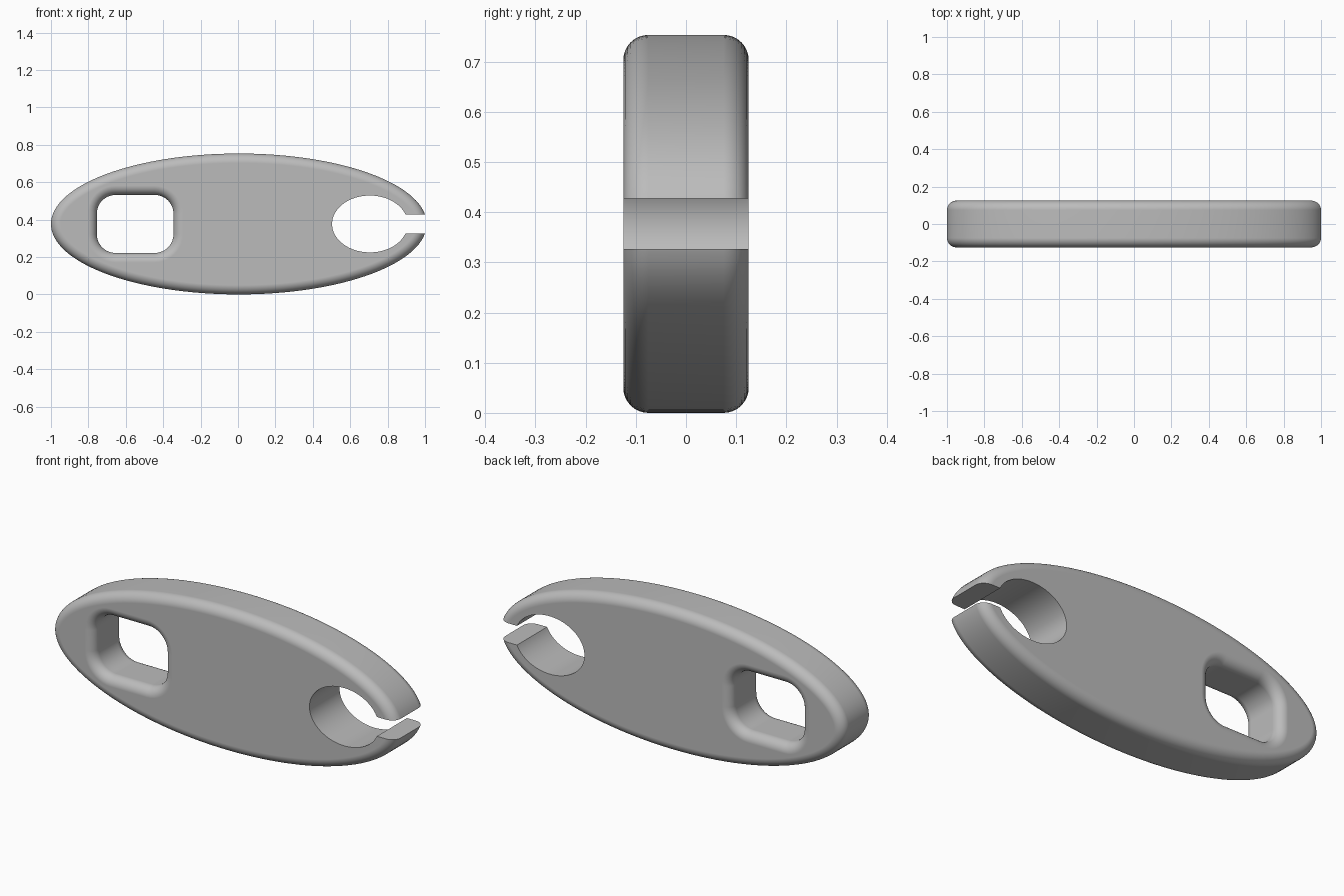
import bpy, bmesh, math
from math import sin, cos, pi

if "Cube" in bpy.data.objects:
    bpy.data.objects.remove(bpy.data.objects["Cube"])

CX, CZ = 0.0045, 0.3767          # plate centre
A, B, H, R = 1.0045, 0.3767, 0.125, 0.05   # half length, half height, half depth, edge rounding
STEPS = 8

metal = bpy.data.materials.new("grey")
metal.diffuse_color = (0.5, 0.5, 0.5, 1)
metal.use_nodes = True
metal.node_tree.nodes["Principled BSDF"].inputs["Base Color"].default_value = metal.diffuse_color


def ellipse(cx, cz, a, b, offset=0.0, n=128):
    """Ellipse outline pushed along its normals by offset."""
    pts = []
    for i in range(n):
        t = 2 * pi * i / n
        nx, nz = cos(t) * b, sin(t) * a
        k = offset / math.hypot(nx, nz)
        pts.append((cx + a * cos(t) + nx * k, cz + b * sin(t) + nz * k))
    return pts


def rounded_rect(cx, cz, hw, hh, r, offset=0.0, n=10):
    pts = []
    for q, (sx, sz) in enumerate([(1, 1), (-1, 1), (-1, -1), (1, -1)]):
        for i in range(n + 1):
            t = (q + i / n) * pi / 2
            pts.append((cx + sx * (hw - r) + (r + offset) * cos(t),
                        cz + sz * (hh - r) + (r + offset) * sin(t)))
    return pts


def loft(name, rings):
    """Solid through a list of (y, outline) rings, capped at both ends."""
    bm = bmesh.new()
    loops = [[bm.verts.new((x, y, z)) for x, z in pts] for y, pts in rings]
    for lo, hi in zip(loops, loops[1:]):
        for i in range(len(lo)):
            j = (i + 1) % len(lo)
            bm.faces.new((lo[i], lo[j], hi[j], hi[i]))
    bm.faces.new(loops[0])
    bm.faces.new(loops[-1])
    bmesh.ops.recalc_face_normals(bm, faces=bm.faces)
    mesh = bpy.data.meshes.new(name)
    bm.to_mesh(mesh)
    bm.free()
    mesh.materials.append(metal)
    obj = bpy.data.objects.new(name, mesh)
    bpy.context.collection.objects.link(obj)
    return obj


# quarter-round edge: (depth, amount outline moves), mirrored front to back
arc = [(-H + R * (1 - cos(t)), R * (1 - sin(t)))
       for t in (pi / 2 * (1 - i / STEPS) for i in range(STEPS + 1))]
arc = sorted((-H + R * (1 - sin(t)), R * (1 - cos(t)))
             for t in (pi / 2 * i / STEPS for i in range(STEPS + 1)))
edge = arc + [(-y, o) for y, o in reversed(arc)]

# oval plate with rounded rim
plate = loft("oval_plate", [(y, ellipse(CX, CZ, A, B, -o)) for y, o in edge])

# square window with flared edges
flare = [(-0.2, R)] + edge + [(0.2, R)]
window = loft("window_cutter",
              [(y, rounded_rect(-0.55, CZ, 0.205, 0.155, 0.1, o)) for y, o in flare])

# sharp-edged oval hole and the slot that opens it
oval = loft("oval_cutter", [(y, ellipse(0.705, CZ, 0.202, 0.152, n=96)) for y in (-0.2, 0.2)])
slot = loft("slot_cutter", [(y, [(0.75, CZ - 0.0505), (1.2, CZ - 0.0505),
                                 (1.2, CZ + 0.0505), (0.75, CZ + 0.0505)]) for y in (-0.2, 0.2)])

bpy.context.view_layer.objects.active = plate
plate.select_set(True)
for cutter in (window, oval, slot):
    mod = plate.modifiers.new(cutter.name, 'BOOLEAN')
    mod.operation, mod.solver, mod.object = 'DIFFERENCE', 'EXACT', cutter
    bpy.ops.object.modifier_apply(modifier=mod.name)
    bpy.data.objects.remove(cutter)

# smooth rounding, crisp cuts, flat faces
bpy.ops.object.shade_smooth_by_angle(angle=math.radians(30))
weighted = plate.modifiers.new("flat_faces", 'WEIGHTED_NORMAL')
weighted.keep_sharp = True
weighted.weight = 100
